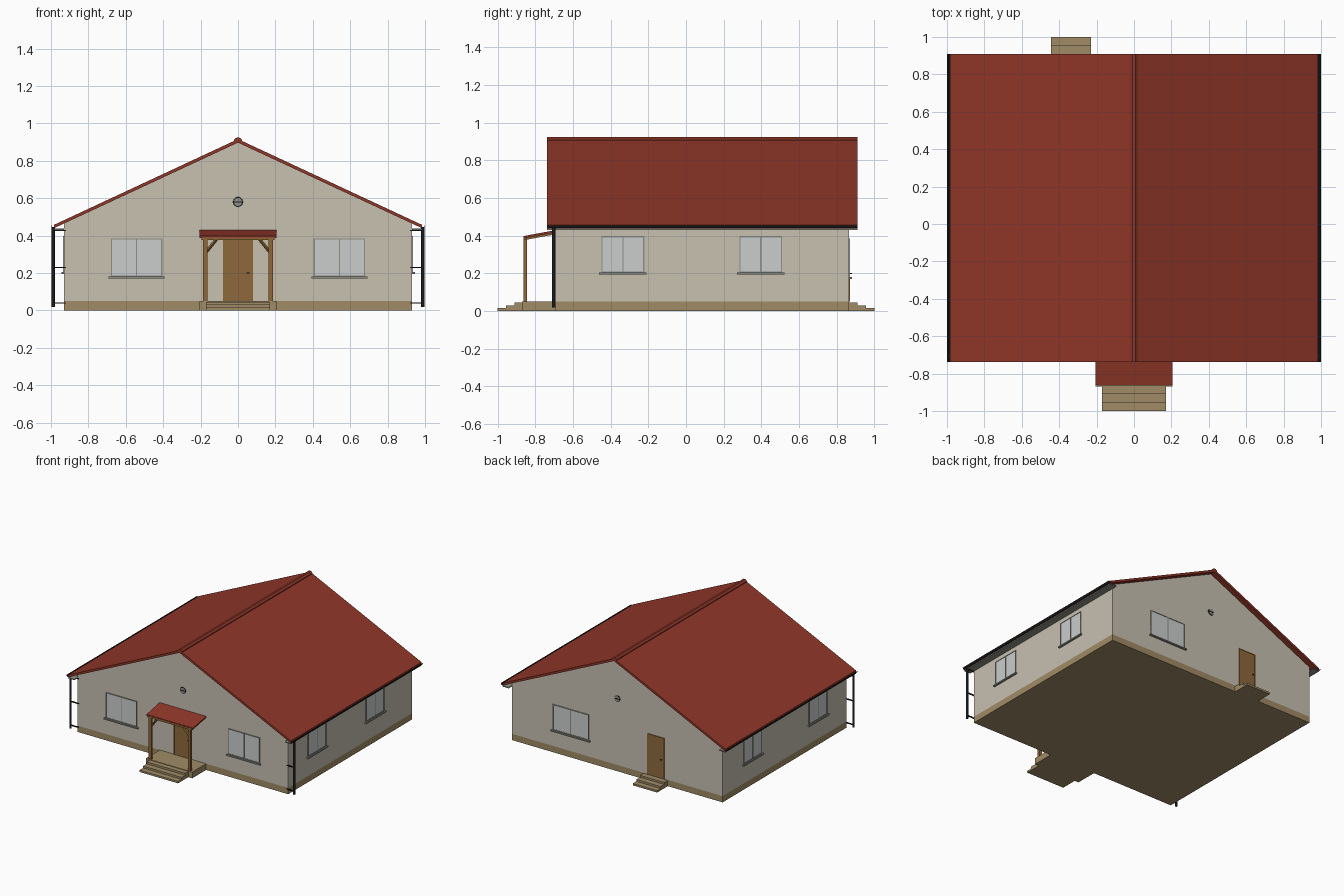
import bpy, bmesh, math
from mathutils import Matrix, Vector

if "Cube" in bpy.data.objects:
    bpy.data.objects.remove(bpy.data.objects["Cube"], do_unlink=True)


def material(name, r, g, b):
    m = bpy.data.materials.new(name)
    m.use_nodes = True
    col = [c ** 2.2 for c in (r, g, b)] + [1.0]
    m.diffuse_color = col
    m.node_tree.nodes["Principled BSDF"].inputs["Base Color"].default_value = col
    return m


WALL = material("plaster", 0.78, 0.75, 0.69)
ROOF = material("roof red", 0.56, 0.225, 0.175)
STONE = material("plinth tan", 0.62, 0.54, 0.40)
DOOR = material("door brown", 0.55, 0.41, 0.25)
WOOD = material("timber", 0.56, 0.40, 0.22)
GLASS = material("glass grey", 0.79, 0.80, 0.80)
FRAME = material("frame grey", 0.56, 0.56, 0.53)
BLACK = material("gutter black", 0.13, 0.13, 0.13)


def finish(name, bm, mat):
    bmesh.ops.recalc_face_normals(bm, faces=bm.faces)
    me = bpy.data.meshes.new(name)
    bm.to_mesh(me)
    bm.free()
    me.materials.append(mat)
    ob = bpy.data.objects.new(name, me)
    bpy.context.collection.objects.link(ob)
    return ob


def boxes(name, mat, spans, turn=0.0):
    """One object from boxes given as (x0, x1, y0, y1, z0, z1), turned about z."""
    bm = bmesh.new()
    for x0, x1, y0, y1, z0, z1 in spans:
        mx = Matrix.Translation(((x0 + x1) / 2, (y0 + y1) / 2, (z0 + z1) / 2))
        mx = mx @ Matrix.Diagonal((x1 - x0, y1 - y0, z1 - z0, 1))
        bmesh.ops.create_cube(bm, size=1, matrix=Matrix.Rotation(turn, 4, "Z") @ mx)
    return finish(name, bm, mat)


def prism(name, mat, points, start, end, axis="y"):
    """Extrude a profile: (x, z) along y, or (y, z) along x."""
    bm = bmesh.new()
    put = (lambda a, b: (a, start, b)) if axis == "y" else (lambda a, b: (start, a, b))
    face = bm.faces.new([bm.verts.new(put(a, b)) for a, b in points])
    new = bmesh.ops.extrude_face_region(bm, geom=[face])["geom"]
    move = (0, end - start, 0) if axis == "y" else (end - start, 0, 0)
    bmesh.ops.translate(bm, vec=move, verts=[v for v in new if isinstance(v, bmesh.types.BMVert)])
    return finish(name, bm, mat)


def rod(name, mat, p0, p1, radius, sides):
    p0, p1 = Vector(p0), Vector(p1)
    d = p1 - p0
    mx = Matrix.Translation((p0 + p1) / 2) @ d.to_track_quat("Z", "Y").to_matrix().to_4x4()
    bm = bmesh.new()
    bmesh.ops.create_cone(bm, cap_ends=True, segments=sides, radius1=radius, radius2=radius,
                          depth=d.length, matrix=mx)
    return finish(name, bm, mat)


WX, FRONT, BACK = 0.93, -0.695, 0.866
RF, RB = -0.738, 0.91

# Plinth and gabled walls
boxes("plinth", STONE, [(-WX, WX, FRONT, BACK, 0, 0.05)])
prism("walls", WALL, [(-WX, 0.05), (WX, 0.05), (WX, 0.466), (0, 0.9), (-WX, 0.466)], FRONT, BACK)

# Roof slabs, ridge cap, soffits, gutters and downpipes
for s, side in ((1, "left"), (-1, "right")):
    prism("roof_" + side, ROOF, [(0, 0.897), (0, 0.916), (s * 0.985, 0.457), (s * 0.985, 0.439)], RF, RB)
    boxes("soffit_" + side, FRAME, [(*sorted((s * WX, s * 0.985)), RF, RB, 0.43, 0.437)])
    arc = [math.pi * (1 + i / 6) for i in range(7)]
    cx = s * 0.988
    outer = [(cx + 0.012 * math.cos(a), 0.454 + 0.014 * math.sin(a)) for a in arc]
    inner = [(cx + 0.009 * math.cos(a), 0.454 + 0.011 * math.sin(a)) for a in reversed(arc)]
    prism("gutter_" + side, BLACK, outer + inner, RF, RB)
    rod("downpipe_" + side, BLACK, (cx, -0.703, 0.018), (cx, -0.703, 0.446), 0.009, 12)
    boxes("pipe_brackets_" + side, BLACK,
          [(*sorted((s * 0.92, s * 0.985)), -0.703, -0.692, z - 0.003, z + 0.003)
           for z in (0.04, 0.23, 0.428)])
prism("ridge_cap", ROOF, [(-0.022, 0.905), (-0.022, 0.912), (-0.008, 0.924), (0.008, 0.924),
                          (0.022, 0.912), (0.022, 0.905), (0, 0.91)], RF, RB)


def window(label, turn, dist, u, width, z0, z1):
    """Two-pane window with sill; u runs along the wall, dist is the wall's distance."""
    a, b, f, y = u - width / 2, u + width / 2, 0.006, -dist
    boxes("glass_" + label, GLASS, [(a, b, y - 0.003, y + 0.002, z0, z1)], turn)
    out = y - 0.006
    boxes("window_frame_" + label, FRAME, [
        (a, a + f, out, y, z0, z1), (b - f, b, out, y, z0, z1),
        (a, b, out, y, z0, z0 + f), (a, b, out, y, z1 - f, z1),
        (u - f / 2, u + f / 2, out, y, z0, z1)], turn)
    boxes("sill_" + label, FRAME, [(a - 0.012, b + 0.012, y - 0.015, y, z0 - 0.01, z0)], turn)


Q = math.pi / 2
window("front_right", 0, -FRONT, -0.542, 0.275, 0.18, 0.385)
window("front_left", 0, -FRONT, 0.542, 0.275, 0.18, 0.385)
window("left_front", Q, WX, -0.335, 0.228, 0.205, 0.397)
window("left_back", Q, WX, 0.397, 0.228, 0.205, 0.397)
window("right_front", -Q, WX, 0.335, 0.228, 0.205, 0.397)
window("right_back", -Q, WX, -0.49, 0.228, 0.205, 0.397)
window("back", 2 * Q, BACK, -0.41, 0.32, 0.18, 0.385)


def door(label, turn, dist, u, half, top):
    y = -dist
    boxes("door_" + label, DOOR, [(u - half, u + half, y - 0.003, y + 0.002, 0.05, top)], turn)
    boxes("door_frame_" + label, WOOD, [
        (u - half - 0.005, u - half, y - 0.006, y, 0.05, top + 0.005),
        (u + half, u + half + 0.005, y - 0.006, y, 0.05, top + 0.005),
        (u - half, u + half, y - 0.006, y, top, top + 0.005)], turn)
    h = u + half - 0.016
    boxes("handle_" + label, BLACK, [(h - 0.012, h + 0.003, y - 0.014, y - 0.011, 0.197, 0.202),
                                     (h - 0.002, h + 0.003, y - 0.014, y, 0.197, 0.202)], turn)


door("front", 0, -FRONT, 0, 0.074, 0.378)
door("back", 2 * Q, BACK, 0.34, 0.07, 0.37)

# Round gable vents
for label, y, s in (("front", FRONT, -1), ("back", BACK, 1)):
    rod("vent_disc_" + label, FRAME, (0, y, 0.58), (0, y + s * 0.004, 0.58), 0.022, 24)
    bpy.ops.mesh.primitive_torus_add(major_radius=0.022, minor_radius=0.004, major_segments=24,
                                     minor_segments=8, location=(0, y, 0.58), rotation=(Q, 0, 0))
    ring = bpy.context.object
    ring.name = "vent_ring_" + label
    ring.data.materials.append(BLACK)
    bpy.ops.object.shade_smooth_by_angle()
    boxes("vent_bar_" + label, BLACK, [(-0.022, 0.022, y - 0.006, y + 0.006, 0.577, 0.583)])

# Porch platform and both flights of steps
boxes("porch_platform", STONE, [(-0.205, 0.205, -0.87, FRONT, 0, 0.05)])
for label, x0, x1, wall, s, ends in (("front", -0.17, 0.17, FRONT, -1, (0.91, 0.955, 1.0)),
                                     ("back", -0.445, -0.23, BACK, 1, (0.91, 0.955, 1.0))):
    boxes("steps_" + label, STONE,
          [(x0, x1, *sorted((wall, s * e)), 0, 0.046 - 0.0155 * i) for i, e in enumerate(ends)])

# Timber porch frame with braces and a sloping canopy
boxes("porch_posts", WOOD, [(s * 0.174 - 0.012, s * 0.174 + 0.012, -0.863, -0.845, 0.05, 0.38)
                            for s in (-1, 1)])
boxes("porch_beam", WOOD, [(-0.195, 0.195, -0.863, -0.845, 0.377, 0.39)])
for s, side in ((1, "left"), (-1, "right")):
    rod("porch_brace_" + side, WOOD, (s * 0.168, -0.854, 0.315), (s * 0.115, -0.854, 0.38), 0.009, 4)
    prism("porch_rafter_" + side, WOOD, [(-0.85, 0.378), (-0.85, 0.388), (FRONT, 0.417), (FRONT, 0.407)],
          s * 0.162, s * 0.186, "x")
prism("porch_canopy", ROOF, [(-0.862, 0.386), (-0.862, 0.398), (FRONT, 0.429), (FRONT, 0.417)],
      -0.206, 0.206, "x")
